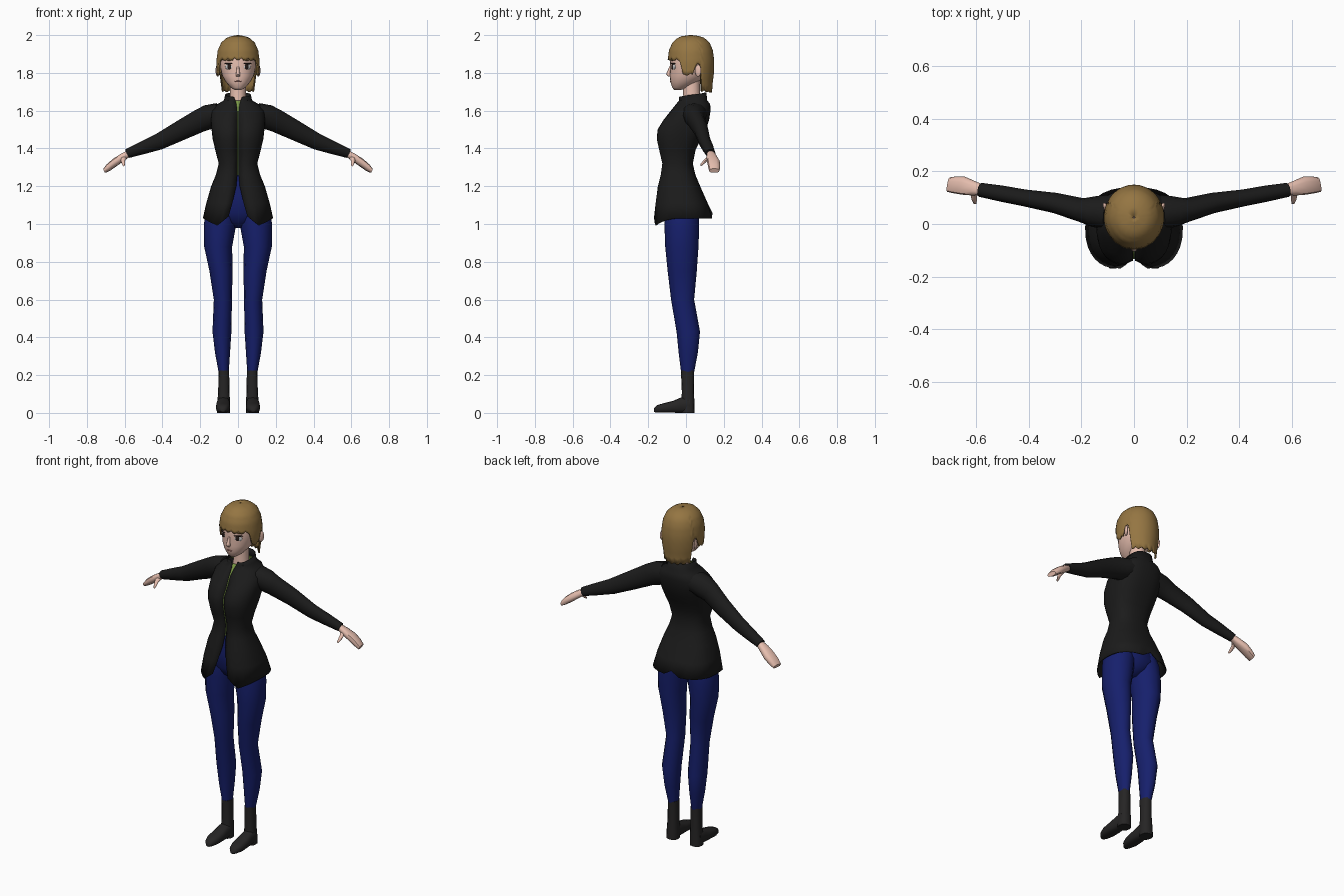
import bpy, bmesh, math
from mathutils import Vector

X, Y, Z = Vector((1, 0, 0)), Vector((0, 1, 0)), Vector((0, 0, 1))


def material(name, rgb):
    m = bpy.data.materials.new(name)
    m.diffuse_color = (*rgb, 1)
    return m


SKIN = material("skin", (.80, .52, .43))
HAIR = material("hair", (.30, .18, .055))
BLACK = material("black cloth", (.011, .011, .011))
BOOT = material("boot leather", (.019, .018, .018))
BLUE = material("blue cloth", (.008, .014, .15))
GREEN = material("green cloth", (.20, .32, .06))
WHITE = material("eye white", (.8, .8, .8))
DARK = material("dark", (.02, .012, .01))
LIP = material("lip", (.45, .2, .17))


def power(v, n):
    return math.copysign(abs(v) ** (2 / n), v)


def finish(ob, mat, angle=50):
    ob.data.materials.append(mat)
    bpy.ops.object.select_all(action='DESELECT')
    ob.select_set(True)
    bpy.context.view_layer.objects.active = ob
    bpy.ops.object.shade_smooth_by_angle(angle=math.radians(angle))
    return ob


def grid(name, rows, mat, closed=True, caps=True, mirror=False, thick=0):
    """Skin a list of equally long point rows."""
    bm = bmesh.new()
    vs = [[bm.verts.new(p) for p in row] for row in rows]
    n = len(rows[0])
    for a, b in zip(vs, vs[1:]):
        for i in range(n if closed else n - 1):
            j = (i + 1) % n
            bm.faces.new((a[i], a[j], b[j], b[i]))
    if caps:
        bm.faces.new(vs[0])
        bm.faces.new(vs[-1])
    bmesh.ops.recalc_face_normals(bm, faces=bm.faces)
    me = bpy.data.meshes.new(name)
    bm.to_mesh(me)
    bm.free()
    ob = bpy.data.objects.new(name, me)
    bpy.context.collection.objects.link(ob)
    if mirror:
        ob.modifiers.new("mirror", 'MIRROR')
    if thick:
        s = ob.modifiers.new("thickness", 'SOLIDIFY')
        s.thickness = thick
    return finish(ob, mat)


def loft(name, rings, mat, u=X, v=Y, sides=12, n=2.0, mirror=False):
    """Rings are (x, y, z, radius along u, radius along v)."""
    rows = []
    for x, y, z, ru, rv in rings:
        angles = [2 * math.pi * i / sides for i in range(sides)]
        rows.append([Vector((x, y, z)) + u * ru * power(math.cos(a), n)
                     + v * rv * power(math.sin(a), n) for a in angles])
    return grid(name, rows, mat, mirror=mirror)


def lerp(table, t):
    """Interpolate rows of a table sorted by rising first column."""
    if t <= table[0][0]:
        return table[0][1:]
    for a, b in zip(table, table[1:]):
        if t <= b[0]:
            f = (t - a[0]) / (b[0] - a[0])
            return tuple(p + (q - p) * f for p, q in zip(a[1:], b[1:]))
    return table[-1][1:]


def blob(name, loc, scale, rot, mat):
    bpy.ops.mesh.primitive_uv_sphere_add(segments=12, ring_count=8, location=loc, rotation=(0, 0, rot))
    ob = bpy.context.object
    ob.name = name
    ob.scale = scale
    finish(ob, mat)


# Trousers: legs and hips
loft("trouser_legs", [(.075, .008, .20, .025, .032), (.082, .012, .32, .040, .051),
                      (.085, .012, .43, .050, .062), (.080, -.018, .60, .048, .061),
                      (.090, -.020, .75, .061, .077), (.105, -.022, .88, .074, .088),
                      (.096, -.022, .99, .085, .092), (.088, -.022, 1.06, .085, .090),
                      (.070, -.025, 1.15, .06, .075)], BLUE, mirror=True)
loft("trouser_hips", [(0, -.02, .98, .025, .03), (0, -.02, 1.01, .08, .07), (0, -.022, 1.06, .165, .092),
                      (0, -.03, 1.15, .13, .095), (0, -.04, 1.27, .09, .07)], BLUE, sides=16)

# Boots: shaft and foot
loft("boot_shafts", [(.077, .010, 0, .035, .036), (.076, .010, .05, .034, .035), (.075, .010, .11, .030, .032),
                     (.075, .008, .225, .028, .035)], BOOT, n=2.4, mirror=True)
loft("boot_feet", [(.077, .02, .045, .033, .043), (.078, -.03, .040, .035, .040), (.079, -.07, .032, .038, .031),
                   (.080, -.12, .026, .037, .025), (.080, -.155, .021, .026, .019), (.080, -.17, .014, .012, .01)],
     BOOT, u=X, v=Z, n=2.8, mirror=True)

# Jacket body and the shirt under it: z, half width, front y, back y, half gap
TORSO = [(1.03, .186, -.170, .140, .050), (1.11, .168, -.163, .115, .030), (1.20, .142, -.153, .075, .009),
         (1.26, .117, -.140, .050, .003), (1.32, .102, -.132, .036, .003), (1.39, .120, -.148, .050, .003),
         (1.45, .134, -.161, .080, .003), (1.50, .140, -.156, .105, .003), (1.55, .144, -.125, .122, .003),
         (1.60, .140, -.080, .130, .004), (1.635, .108, -.052, .128, .008), (1.655, .074, -.036, .112, .014),
         (1.685, .068, -.038, .108, .022)]
HEM = [(0, 1.05), (.05, 1.04), (.11, .992), (.15, 1.01), (.185, 1.03)]


def torso_rows(rings, inset=0, gaps=True, cols=32):
    rows = []
    for z0, w, yf, yb, gap in rings:
        row = []
        for i in range(cols + 1):
            a = 2 * math.pi * i / cols
            s, c = math.sin(a), math.cos(a)
            side = 1 if i <= cols / 2 else -1
            x = abs(power(s, 2.5)) * (w - inset)
            g = gap * max(0, c) if gaps else 0
            x = g + x * (1 - g / w)
            y = (yf + yb) / 2 - (yb - yf - 2 * inset) / 2 * power(c, 2.5)
            z = z0
            if c > 0 and z < 1.6:
                y += .022 * math.exp(-(x / .03) ** 2)
            if z0 == 1.03 and c > 0:
                z = lerp(HEM, x)[0]
            elif z0 == 1.03 and i == cols // 2:
                z = 1.06
            if z0 > 1.66:
                z -= .012 * c
            row.append((side * x, y, z))
        rows.append(row)
    return rows


grid("jacket_body", torso_rows(TORSO), BLACK, closed=False, caps=False, thick=.004)
grid("shirt", torso_rows(TORSO[3:-1], .007, False), GREEN, closed=False, caps=False)

# Sleeves, hands and thumbs
ACROSS, UP = Vector((-.17, .98, 0)), Vector((.42, 0, .91))
loft("sleeves", [(.09, .045, 1.585, .070, .060), (.15, .048, 1.568, .060, .066), (.20, .053, 1.548, .046, .061),
                 (.30, .080, 1.497, .039, .053), (.42, .100, 1.435, .032, .043), (.50, .115, 1.405, .031, .035),
                 (.585, .130, 1.373, .027, .025)], BLACK, u=ACROSS, v=UP, mirror=True)
loft("hands", [(.575, .130, 1.375, .019, .017), (.61, .136, 1.354, .028, .020), (.65, .146, 1.327, .035, .021),
               (.685, .149, 1.300, .032, .019), (.706, .150, 1.282, .028, .012)],
     SKIN, u=ACROSS, v=UP, sides=10, n=2.6, mirror=True)
loft("thumbs", [(.600, .125, 1.357, .014, .013), (.609, .105, 1.338, .012, .012), (.607, .088, 1.322, .009, .010),
                (.604, .076, 1.311, .005, .006)], SKIN, u=X, v=Z, sides=8, mirror=True)

# Neck and head
loft("neck", [(0, .035, 1.60, .055, .055), (0, .03, 1.66, .042, .044), (0, .028, 1.77, .042, .045)], SKIN)
FACE = [(1.710, .018, -.062, -.025), (1.722, .038, -.073, .015), (1.75, .064, -.082, .06),
        (1.785, .084, -.086, .105), (1.83, .095, -.083, .128), (1.88, .098, -.087, .13),
        (1.94, .084, -.07, .12), (1.975, .04, -.02, .07)]
loft("head", [(0, (f + b) / 2, z, w, (b - f) / 2) for z, w, f, b in FACE], SKIN, sides=24, n=2.1)
loft("nose", [(0, -.083, 1.835, .006, .005), (0, -.090, 1.805, .009, .010), (0, -.092, 1.792, .012, .014),
              (0, -.086, 1.780, .009, .006)], SKIN, sides=8)
blob("mouth", (0, -.081, 1.755), (.018, .005, .004), 0, LIP)

# Eyes, brows and ears
for s in (-1, 1):
    blob("eye", (s * .047, -.066, 1.832), (.023, .007, .016), s * .45, WHITE)
    blob("iris", (s * .046, -.071, 1.833), (.012, .005, .015), s * .45, DARK)
    blob("lash", (s * .048, -.068, 1.849), (.026, .007, .004), s * .45, DARK)
    blob("brow", (s * .047, -.073, 1.868), (.025, .005, .004), s * .45, HAIR)
    blob("ear", (s * .108, .064, 1.812), (.009, .018, .032), s * -.4, SKIN)

# Hair: a cap whose lower edge forms fringe, side locks and back hair
CAP = [(1.69, .097, -.08, .138), (1.74, .103, -.09, .140), (1.79, .113, -.098, .147), (1.86, .115, -.098, .150),
       (1.92, .107, -.090, .142), (1.96, .089, -.072, .125), (1.985, .062, -.045, .098), (1.995, .035, -.02, .07),
       (2.0, .004, .02, .03)]
EDGE = [(0, 1.868), (62, 1.864), (70, 1.785), (98, 1.785), (101, 1.845), (115, 1.835), (119, 1.70), (180, 1.695)]
COLS, STEPS = 72, 14
rows = []
for k in range(STEPS + 1):
    row = []
    for i in range(COLS):
        a = 2 * math.pi * i / COLS
        deg = math.degrees(a)
        low = lerp(EDGE, min(deg, 360 - deg))[0] + (0, .004, .012, .004)[i % 4]
        z = 2 - (2 - low) * (k / STEPS) ** 1.6
        w, yf, yb = lerp(CAP, z)
        row.append((w * math.sin(a), (yf + yb) / 2 - (yb - yf) / 2 * math.cos(a), z))
    rows.append(row)
hair = grid("hair", rows, HAIR, caps=False, thick=.01)
